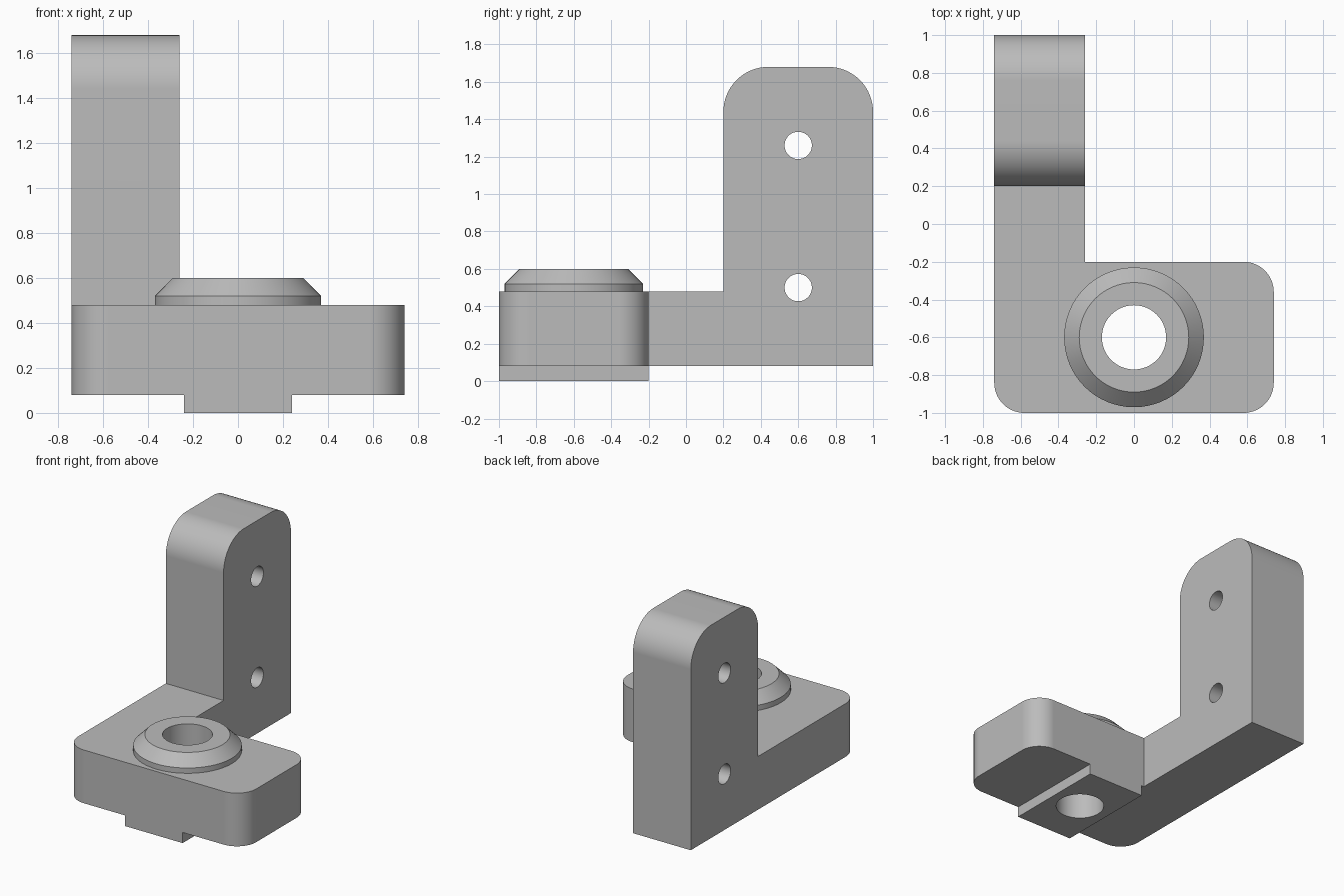
import bpy, bmesh, math
from mathutils import Matrix, Vector

cube = bpy.data.objects.get("Cube")
if cube:
    bpy.data.objects.remove(cube, do_unlink=True)

grey = bpy.data.materials.new("plain grey")
grey.use_nodes = True
colour = (0.5, 0.5, 0.5, 1)
grey.diffuse_color = colour
grey.node_tree.nodes["Principled BSDF"].inputs["Base Color"].default_value = colour


def make_object(name, bm):
    bmesh.ops.recalc_face_normals(bm, faces=bm.faces)
    mesh = bpy.data.meshes.new(name)
    bm.to_mesh(mesh)
    bm.free()
    mesh.materials.append(grey)
    ob = bpy.data.objects.new(name, mesh)
    bpy.context.collection.objects.link(ob)
    return ob


def outline(corners, steps=16):
    """Counter-clockwise outline; each corner is (u, v, fillet radius)."""
    points = []
    for i, (u, v, r) in enumerate(corners):
        p = Vector((u, v))
        if r == 0:
            points.append(p)
            continue
        a = (Vector(corners[i - 1][:2]) - p).normalized()
        b = (Vector(corners[(i + 1) % len(corners)][:2]) - p).normalized()
        centre = p + (a + b) * r
        for k in range(steps + 1):
            t = k / steps * math.pi / 2
            points.append(centre - b * r * math.cos(t) - a * r * math.sin(t))
    return points


def prism(name, corners, place, depth):
    """Extrude an outline along the vector depth."""
    bm = bmesh.new()
    face = bm.faces.new([bm.verts.new(place(p.x, p.y)) for p in outline(corners)])
    grown = bmesh.ops.extrude_face_region(bm, geom=[face], use_keep_orig=True)
    verts = [g for g in grown["geom"] if isinstance(g, bmesh.types.BMVert)]
    bmesh.ops.translate(bm, verts=verts, vec=depth)
    return make_object(name, bm)


def rod(name, radius, length, centre, axis="Z"):
    turn = Matrix.Rotation(math.pi / 2, 4, "Y") if axis == "X" else Matrix()
    bm = bmesh.new()
    bmesh.ops.create_cone(bm, cap_ends=True, segments=64, radius1=radius,
                          radius2=radius, depth=length,
                          matrix=Matrix.Translation(centre) @ turn)
    return make_object(name, bm)


def combine(target, tool, operation):
    mod = target.modifiers.new(operation, "BOOLEAN")
    mod.operation, mod.solver, mod.object = operation, "EXACT", tool
    bpy.context.view_layer.objects.active = target
    bpy.ops.object.modifier_apply(modifier=mod.name)
    bpy.data.objects.remove(tool, do_unlink=True)


LEFT, INNER, BOTTOM, TOP = -0.74, -0.26, 0.08, 0.48
FRONT, BACK, STEP = -1.0, -0.2, 0.2

# L-shaped base plate with rounded foot corners
bracket = prism("bracket",
                [(LEFT, FRONT, 0.16), (-LEFT, FRONT, 0.16), (-LEFT, BACK, 0.16),
                 (INNER, BACK, 0), (INNER, STEP, 0), (LEFT, STEP, 0)],
                lambda u, v: (u, v, BOTTOM), (0, 0, TOP - BOTTOM))

# Upright with rounded top
upright = prism("upright",
                [(STEP, BOTTOM, 0), (1, BOTTOM, 0), (1, 1.68, 0.24), (STEP, 1.68, 0.24)],
                lambda u, v: (LEFT, u, v), (INNER - LEFT, 0, 0))
combine(bracket, upright, "UNION")

# Locating key under the foot
key = prism("key", [(-0.24, FRONT, 0), (0.24, FRONT, 0), (0.24, BACK, 0), (-0.24, BACK, 0)],
            lambda u, v: (u, v, 0), (0, 0, 0.2))
combine(bracket, key, "UNION")

# Chamfered boss, turned from a short profile
bm = bmesh.new()
rings = []
for radius, z in [(0.37, 0.3), (0.37, 0.52), (0.29, 0.6)]:
    ring = bmesh.ops.create_circle(bm, segments=64, radius=radius,
                                   matrix=Matrix.Translation((0, -0.6, z)))
    rings.append(ring["verts"])
for low, high in zip(rings, rings[1:]):
    for i in range(64):
        j = (i + 1) % 64
        bm.faces.new((low[i], low[j], high[j], high[i]))
bm.faces.new(rings[0])
bm.faces.new(rings[-1])
combine(bracket, make_object("boss", bm), "UNION")

# Vertical bore and two cross holes
combine(bracket, rod("bore", 0.17, 2, (0, -0.6, 0.3)), "DIFFERENCE")
for z in (0.5, 1.26):
    combine(bracket, rod("cross_hole", 0.073, 1, (-0.5, 0.6, z), "X"), "DIFFERENCE")

# Smooth fillets and bores, crisp edges
bpy.ops.object.select_all(action="DESELECT")
bracket.select_set(True)
bpy.context.view_layer.objects.active = bracket
bpy.ops.object.shade_smooth_by_angle(angle=math.radians(25))
weighted = bracket.modifiers.new("weighted normals", "WEIGHTED_NORMAL")
weighted.keep_sharp = True
